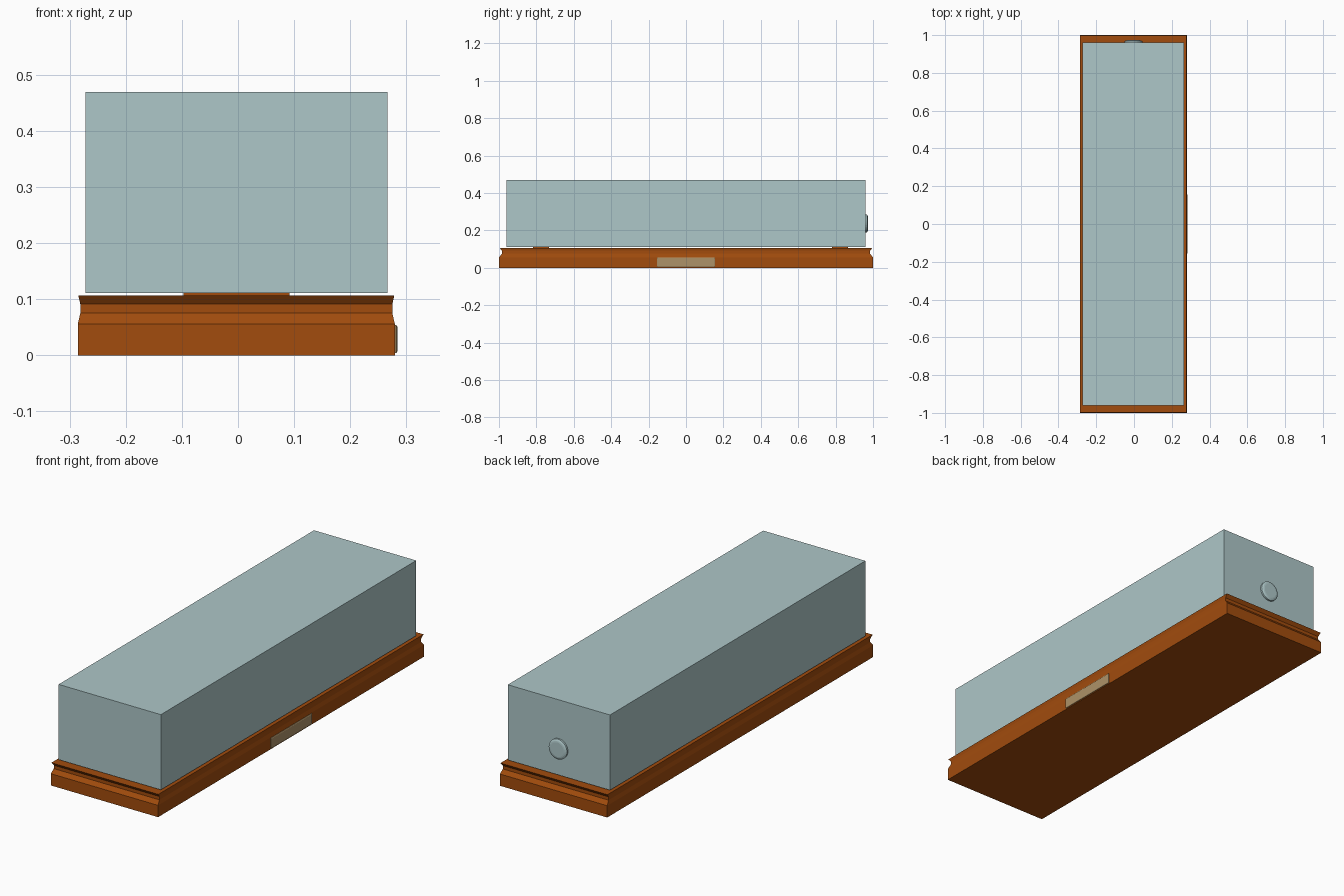
import bpy, bmesh, math
from mathutils import Matrix

if "Cube" in bpy.data.objects:
    bpy.data.objects.remove(bpy.data.objects["Cube"])

CX = -0.003  # shared centre line of base and case


def material(name, rgb):
    m = bpy.data.materials.new(name)
    m.diffuse_color = (*rgb, 1)
    m.use_nodes = True
    m.node_tree.nodes["Principled BSDF"].inputs["Base Color"].default_value = m.diffuse_color
    return m


wood = material("orange_wood", (0.36, 0.072, 0.004))
glass = material("pale_glass", (0.42, 0.57, 0.58))
brass = material("tan_brass", (0.42, 0.29, 0.14))


def finish(bm, name, mat):
    bmesh.ops.recalc_face_normals(bm, faces=bm.faces[:])
    me = bpy.data.meshes.new(name)
    bm.to_mesh(me)
    bm.free()
    me.materials.append(mat)
    ob = bpy.data.objects.new(name, me)
    bpy.context.collection.objects.link(ob)
    return ob


def box(name, mat, x, y, z):
    bm = bmesh.new()
    bmesh.ops.create_cube(bm, size=1)
    for v in bm.verts:
        v.co = [(r[0] + r[1]) / 2 + c * (r[1] - r[0]) for r, c in zip((x, y, z), v.co)]
    return finish(bm, name, mat)


def loft(name, mat, rings):
    """Skin a list of point rings and cap both ends."""
    bm = bmesh.new()
    rows = [[bm.verts.new(p) for p in ring] for ring in rings]
    n = len(rows[0])
    for a, b in zip(rows, rows[1:]):
        for i in range(n):
            j = (i + 1) % n
            bm.faces.new((a[i], a[j], b[j], b[i]))
    bm.faces.new(rows[0])
    bm.faces.new(rows[-1])
    return finish(bm, name, mat)


# Moulded wooden base: scale factor of the outline at each height
corners = [(-1, -1), (1, -1), (1, 1), (-1, 1)]
profile = [(1, 0), (1, 0.056), (0.984, 0.075), (0.984, 0.091), (0.997, 0.107)]
loft("base", wood, [[(CX + 0.2825 * s * a, s * b, z) for a, b in corners] for s, z in profile])

# Glass case, floating a hair above the base
box("glass_case", glass, (CX - 0.269, CX + 0.269), (-0.96, 0.96), (0.111, 0.469))

# Support pads under the case
for name, y0, y1 in (("front_pad", -0.818, -0.733), ("back_pad", 0.78, 0.866)):
    box(name, wood, (-0.097, 0.092), (y0, y1), (0.105, 0.118))

# Plaque on the right edge of the base, with bevelled rim
loft("plaque", brass, [[(x, 0.155 * a - d * a, 0.029 + (0.025 - d) * b) for a, b in corners]
                       for x, d in ((0.276, 0), (0.282, 0), (0.284, 0.003))])

# Shallow round knob on the back of the case
knob = [(0.048, 0.955), (0.048, 0.968), (0.040, 0.972), (0.034, 0.973)]
loft("back_knob", glass, [[(CX + r * math.cos(t), y, 0.237 + r * math.sin(t))
                           for t in (2 * math.pi * i / 32 for i in range(32))] for r, y in knob])
